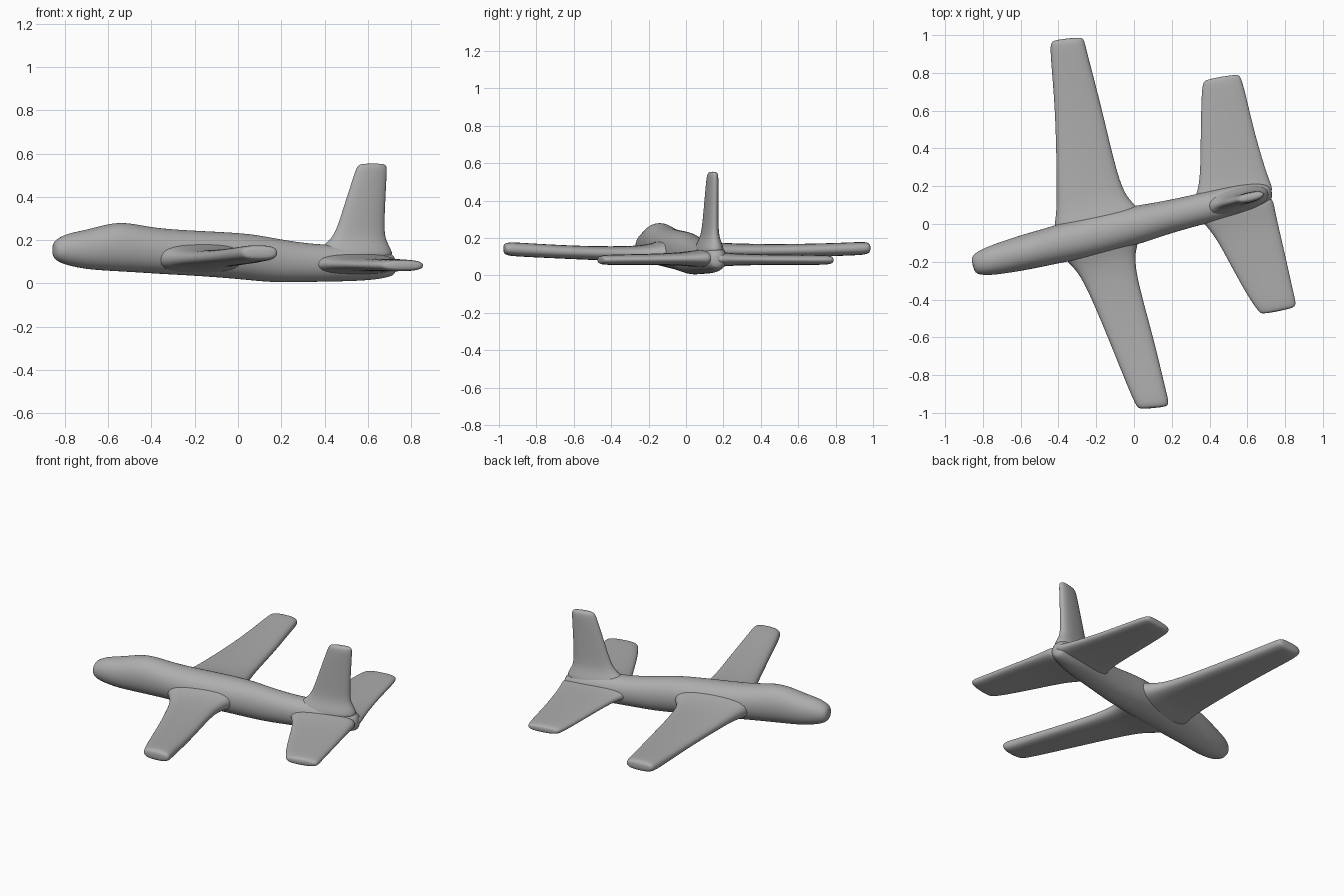
import bpy, bmesh, math
from mathutils import Vector

grey = bpy.data.materials.new("plain grey")
grey.diffuse_color = (0.42, 0.42, 0.42, 1)

SLOPE = 0.247                                   # heading of the body in plan
AXIS = Vector((1, SLOPE, 0)).normalized()
SIDE = Vector((-AXIS.y, AXIS.x, 0))
UP = Vector((0, 0, 1))


def axis_y(x):
    return -0.215 + (x + 0.84) * SLOPE


def ring(centre, a, b, power=1.0, n=16):
    """Superellipse ring spanned by half-axes a and b."""
    pts = []
    for i in range(n):
        t = 2 * math.pi * i / n
        c, s = math.cos(t), math.sin(t)
        pts.append(centre + a * math.copysign(abs(c) ** power, c)
                   + b * math.copysign(abs(s) ** power, s))
    return pts


def loft(name, rings):
    """Skin the rings, close both ends and smooth the result."""
    bm = bmesh.new()
    rows = [[bm.verts.new(p) for p in r] for r in rings]
    n = len(rows[0])
    for r0, r1 in zip(rows, rows[1:]):
        for i in range(n):
            j = (i + 1) % n
            bm.faces.new((r0[i], r0[j], r1[j], r1[i]))
    bm.faces.new(rows[0][::-1])
    bm.faces.new(rows[-1])
    bmesh.ops.recalc_face_normals(bm, faces=bm.faces)
    for f in bm.faces:
        f.smooth = True
    mesh = bpy.data.meshes.new(name)
    bm.to_mesh(mesh)
    bm.free()
    mesh.materials.append(grey)
    obj = bpy.data.objects.new(name, mesh)
    bpy.context.collection.objects.link(obj)
    sub = obj.modifiers.new("smooth", 'SUBSURF')
    sub.levels = sub.render_levels = 2


def panel(name, sections):
    """Wing-like part: leading x, y, trailing x, y, mid height, half thickness."""
    rings = []
    for lx, ly, tx, ty, z, h in sections:
        le, te = Vector((lx, ly, z)), Vector((tx, ty, z))
        rings.append(ring((le + te) / 2, (te - le) / 2, UP * h, 0.75))
    # rounded tip
    lx, ly, tx, ty, z, h = sections[-1]
    le, te = Vector((lx, ly, z)), Vector((tx, ty, z))
    out = Vector((0, math.copysign(0.018, ly), 0))
    rings.append(ring((le + te) / 2 + out, (te - le) * 0.42, UP * h * 0.6, 0.75))
    loft(name, rings)


# fuselage: x, half width, bottom, top
body = [(-0.855, 0.035, 0.125, 0.185), (-0.835, 0.058, 0.10, 0.21),
        (-0.78, 0.075, 0.08, 0.235), (-0.70, 0.085, 0.064, 0.25),
        (-0.62, 0.092, 0.058, 0.273), (-0.54, 0.097, 0.053, 0.287),
        (-0.45, 0.10, 0.048, 0.272), (-0.36, 0.105, 0.042, 0.256),
        (-0.20, 0.11, 0.034, 0.246), (0.0, 0.105, 0.019, 0.237),
        (0.10, 0.095, 0.008, 0.225), (0.20, 0.088, 0.002, 0.205),
        (0.35, 0.083, 0.006, 0.182), (0.50, 0.085, 0.008, 0.18),
        (0.62, 0.075, 0.014, 0.175), (0.70, 0.055, 0.028, 0.15),
        (0.73, 0.03, 0.045, 0.115)]
loft("fuselage", [ring(Vector((x, axis_y(x), (lo + hi) / 2)), SIDE * w,
                       UP * (hi - lo) / 2, 0.94) for x, w, lo, hi in body])

# main wings, flared at the root
panel("left_wing", [(-0.43, -0.10, 0.06, 0.0, 0.13, 0.085),
                    (-0.425, 0.0, 0.03, 0.09, 0.13, 0.068),
                    (-0.412, 0.07, -0.03, 0.13, 0.13, 0.052),
                    (-0.412, 0.25, -0.085, 0.25, 0.13, 0.04),
                    (-0.418, 0.60, -0.165, 0.60, 0.132, 0.035),
                    (-0.445, 0.90, -0.245, 0.90, 0.142, 0.036),
                    (-0.443, 0.955, -0.262, 0.975, 0.146, 0.035)])
panel("right_wing", [(-0.43, -0.10, 0.06, 0.0, 0.125, 0.085),
                     (-0.37, -0.19, 0.025, -0.09, 0.118, 0.066),
                     (-0.31, -0.24, 0.005, -0.17, 0.115, 0.05),
                     (-0.25, -0.34, 0.02, -0.30, 0.115, 0.04),
                     (-0.14, -0.60, 0.105, -0.60, 0.122, 0.036),
                     (-0.02, -0.90, 0.17, -0.88, 0.138, 0.038),
                     (0.012, -0.965, 0.188, -0.95, 0.142, 0.037)])

# tailplane halves
panel("left_tailplane", [(0.29, 0.07, 0.74, 0.14, 0.09, 0.055),
                         (0.32, 0.14, 0.735, 0.20, 0.087, 0.043),
                         (0.348, 0.22, 0.715, 0.24, 0.085, 0.033),
                         (0.35, 0.45, 0.648, 0.45, 0.084, 0.028),
                         (0.355, 0.68, 0.59, 0.70, 0.083, 0.027),
                         (0.362, 0.745, 0.567, 0.78, 0.083, 0.026)])
panel("right_tailplane", [(0.30, 0.07, 0.73, 0.17, 0.09, 0.055),
                          (0.37, 0.0, 0.745, 0.10, 0.09, 0.045),
                          (0.43, -0.07, 0.76, 0.02, 0.088, 0.035),
                          (0.51, -0.22, 0.80, -0.15, 0.086, 0.03),
                          (0.61, -0.40, 0.845, -0.36, 0.084, 0.028),
                          (0.66, -0.465, 0.862, -0.425, 0.083, 0.027)])

# tail fin: height, leading x, trailing x, half thickness
fin = [(0.10, 0.33, 0.73, 0.08), (0.16, 0.37, 0.71, 0.06),
       (0.20, 0.425, 0.685, 0.042), (0.25, 0.455, 0.677, 0.034),
       (0.38, 0.495, 0.682, 0.030), (0.50, 0.535, 0.688, 0.027),
       (0.54, 0.548, 0.689, 0.024), (0.555, 0.565, 0.68, 0.014)]
loft("tail_fin", [ring(Vector(((a + b) / 2, axis_y((a + b) / 2) - 0.003, z)),
                       AXIS * (b - a) / 2 * 1.03, SIDE * h, 0.85)
                  for z, a, b, h in fin])
